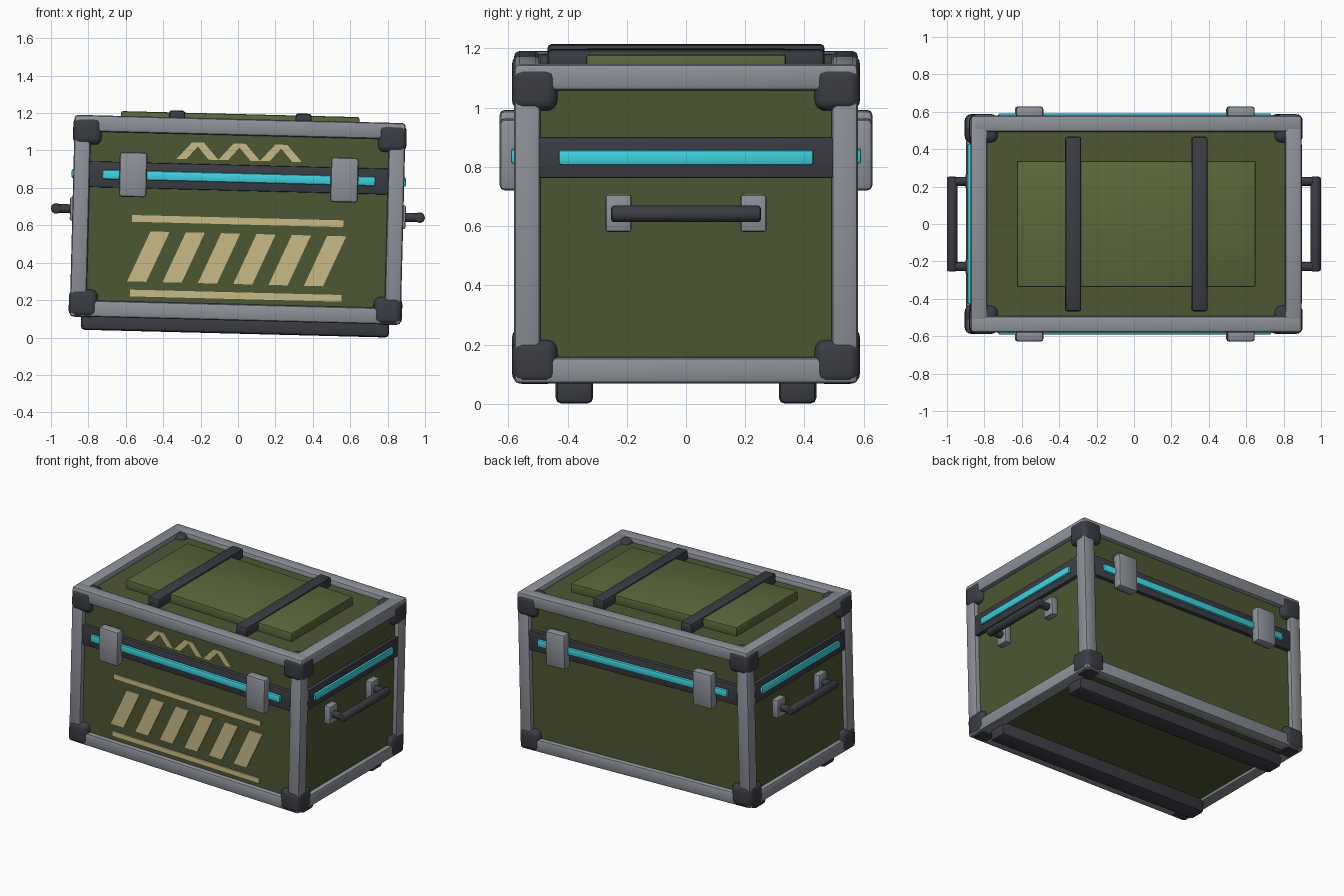
import bpy, bmesh, math
from mathutils import Matrix, Vector

if "Cube" in bpy.data.objects:
    bpy.data.objects.remove(bpy.data.objects["Cube"])

# the whole crate leans slightly to the right
TILT = Matrix.Translation((-0.017, 0, 0.0209)) @ Matrix.Rotation(math.radians(1.45), 4, 'Y')


def material(name, rgb):
    m = bpy.data.materials.new(name)
    m.diffuse_color = (*rgb, 1)
    m.use_nodes = True
    m.node_tree.nodes["Principled BSDF"].inputs["Base Color"].default_value = m.diffuse_color
    return m


GREEN = material("olive", (0.075, 0.095, 0.034))
LID = material("light_olive", (0.105, 0.135, 0.045))
DARK = material("charcoal", (0.043, 0.046, 0.056))
GREY = material("steel", (0.27, 0.285, 0.315))
CYAN = material("cyan", (0.05, 0.65, 0.75))
TAN = material("tan", (0.58, 0.50, 0.24))


def finish(name, bm, mat, bevel=0.0, segments=2):
    if bevel:
        bmesh.ops.bevel(bm, geom=bm.edges[:], offset=bevel, segments=segments,
                        profile=0.5, affect='EDGES', clamp_overlap=True)
    bmesh.ops.recalc_face_normals(bm, faces=bm.faces[:])
    me = bpy.data.meshes.new(name)
    bm.to_mesh(me)
    bm.free()
    me.materials.append(mat)
    ob = bpy.data.objects.new(name, me)
    bpy.context.collection.objects.link(ob)
    ob.matrix_world = TILT
    bpy.ops.object.select_all(action='DESELECT')
    ob.select_set(True)
    bpy.context.view_layer.objects.active = ob
    bpy.ops.object.shade_smooth_by_angle(angle=math.radians(30))
    return ob


def box(name, centre, size, mat, bevel=0.0, segments=2):
    bm = bmesh.new()
    bmesh.ops.create_cube(bm, size=1, matrix=Matrix.Translation(centre) @ Matrix.Diagonal((*size, 1)))
    return finish(name, bm, mat, bevel, segments)


def rod(name, a, b, radius, mat, bevel=0.006):
    a, b = Vector(a), Vector(b)
    d = b - a
    bm = bmesh.new()
    rot = d.to_track_quat('Z', 'Y').to_matrix().to_4x4()
    bmesh.ops.create_cone(bm, cap_ends=True, segments=20, radius1=radius, radius2=radius,
                          depth=d.length, matrix=Matrix.Translation((a + b) / 2) @ rot)
    caps = [e for e in bm.edges if any(len(f.verts) > 4 for f in e.link_faces)]
    bmesh.ops.bevel(bm, geom=caps, offset=bevel, segments=2, profile=0.5, affect='EDGES')
    return finish(name, bm, mat)


def decal(name, points):
    # flat painted shape on the front panel, given as (x, z) outline
    bm = bmesh.new()
    face = bm.faces.new([bm.verts.new((x, -0.54, z)) for x, z in points])
    ext = bmesh.ops.extrude_face_region(bm, geom=[face])
    verts = [v for v in ext["geom"] if isinstance(v, bmesh.types.BMVert)]
    bmesh.ops.translate(bm, verts=verts, vec=(0, -0.018, 0))
    return finish(name, bm, TAN)


# body and raised lid panel
box("body", (0, 0, 0.602), (1.71, 1.10, 1.026), GREEN)
box("lid_panel", (0, 0, 1.14), (1.275, 0.675, 0.068), LID, 0.01)

# frame bars along all twelve edges
FX, FY, Z0, Z1, B = 0.841, 0.536, 0.114, 1.104, 0.088
for z in (Z0, Z1):
    for s in (-1, 1):
        box("frame_long_bar", (0, s * FY, z), (2 * FX + B, B, B), GREY, 0.016)
        box("frame_short_bar", (s * FX, 0, z), (B, 2 * FY + B, B), GREY, 0.016)
for sx in (-1, 1):
    for sy in (-1, 1):
        box("frame_post", (sx * FX, sy * FY, (Z0 + Z1) / 2), (B, B, Z1 - Z0 + B), GREY, 0.016)
        # rounded corner guards
        for z in (0.142, 1.065):
            box("corner_guard", (sx * 0.815, sy * 0.511, z), (0.153, 0.153, 0.149), DARK, 0.036, 4)

# seam band and glowing strip on every side, latches front and back
SZ = 0.833
for s in (-1, 1):
    box("seam_band_long", (0, s * 0.55, SZ), (1.60, 0.05, 0.138), DARK, 0.006)
    box("seam_band_short", (s * 0.855, 0, SZ), (0.05, 0.995, 0.138), DARK, 0.006)
    box("light_strip_long", (0, s * 0.57, SZ), (1.46, 0.042, 0.05), CYAN, 0.009)
    box("light_strip_short", (s * 0.873, 0, SZ), (0.042, 0.86, 0.05), CYAN, 0.009)
    for x in (-0.565, 0.565):
        box("latch", (x, s * 0.595, 0.836), (0.148, 0.068, 0.24), GREY, 0.016)

# lid straps and bottom skids
for s in (-1, 1):
    box("lid_strap", (s * 0.338, 0, 1.15), (0.086, 0.935, 0.07), DARK, 0.014)
    box("skid", (0, s * 0.377, 0.05), (1.648, 0.127, 0.10), DARK, 0.02)

# side handles
HZ = 0.645
for s in (-1, 1):
    for y in (-0.228, 0.228):
        box("handle_plate", (s * 0.873, y, HZ), (0.05, 0.087, 0.125), GREY, 0.008)
        rod("handle_leg", (s * 0.87, y, HZ), (s * 0.985, y, HZ), 0.024, DARK)
    rod("handle_grip", (s * 0.972, -0.253, HZ), (s * 0.972, 0.253, HZ), 0.028, DARK, 0.01)

# front markings: two rules, six slanted bars, three chevrons
for z in (0.203, 0.602):
    decal("marking_rule", [(-0.565, z - 0.018), (0.565, z - 0.018), (0.565, z + 0.018), (-0.565, z + 0.018)])
for i in range(6):
    x = -0.4725 + 0.189 * i
    decal("marking_slant", [(x - 0.11, 0.265), (x - 0.008, 0.265), (x + 0.11, 0.535), (x + 0.008, 0.535)])
for x in (-0.223, 0, 0.223):
    decal("marking_chevron", [(x - 0.112, 0.926), (x - 0.06, 0.926), (x, 0.995), (x + 0.06, 0.926),
                              (x + 0.112, 0.926), (x + 0.032, 1.016), (x - 0.032, 1.016)])
